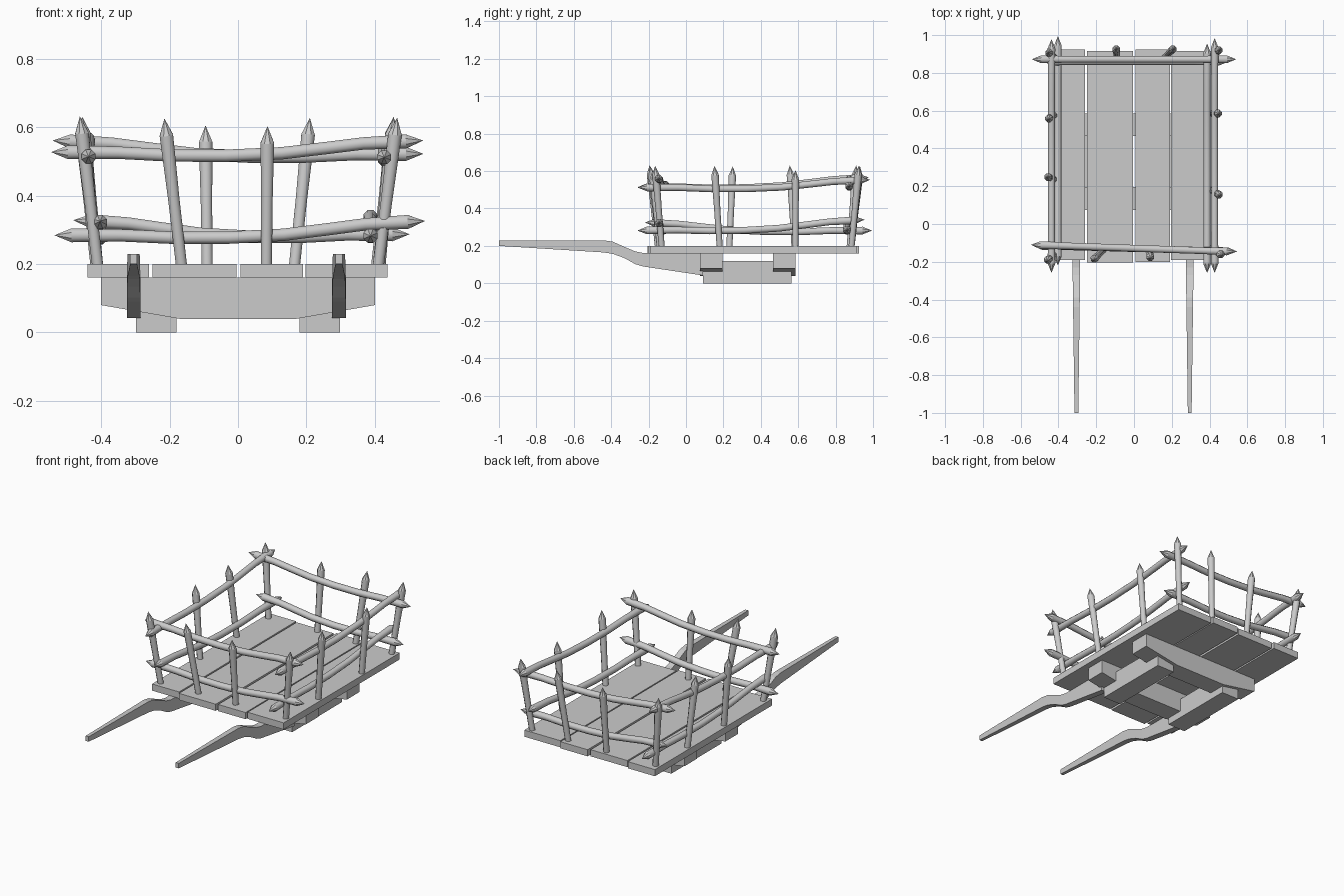
import bpy, bmesh, math
from mathutils import Vector

cube = bpy.data.objects.get("Cube")
if cube:
    bpy.data.objects.remove(cube, do_unlink=True)

wood = bpy.data.materials.new("plain_grey_wood")
wood.use_nodes = True
GREY = (0.6, 0.6, 0.6, 1)
wood.diffuse_color = GREY
wood.node_tree.nodes["Principled BSDF"].inputs["Base Color"].default_value = GREY


def finish(bm, name):
    bmesh.ops.recalc_face_normals(bm, faces=bm.faces)
    mesh = bpy.data.meshes.new(name)
    bm.to_mesh(mesh)
    bm.free()
    mesh.materials.append(wood)
    obj = bpy.data.objects.new(name, mesh)
    bpy.context.collection.objects.link(obj)
    return obj


def bridge(bm, a, b):
    n = len(a)
    return [bm.faces.new((a[i], a[(i + 1) % n], b[(i + 1) % n], b[i])) for i in range(n)]


def loft(name, rings):
    """Flat-sided solid through a list of matching cross-sections."""
    bm = bmesh.new()
    loops = [[bm.verts.new(p) for p in ring] for ring in rings]
    for a, b in zip(loops, loops[1:]):
        bridge(bm, a, b)
    bm.faces.new(loops[0])
    bm.faces.new(loops[-1])
    return finish(bm, name)


def box(name, x0, x1, y0, y1, z0, z1):
    corners = ((x0, z0), (x1, z0), (x1, z1), (x0, z1))
    return loft(name, [[(x, y, z) for x, z in corners] for y in (y0, y1)])


def pole(name, path, radii, sharp_start, sides=8, tip=0.05):
    """Round pole along a path, with sharpened ends."""
    bm = bmesh.new()
    pts = [Vector(p) for p in path]
    loops = []
    for i, p in enumerate(pts):
        d = (pts[min(i + 1, len(pts) - 1)] - pts[max(i - 1, 0)]).normalized()
        ref = Vector((0, 0, 1)) if abs(d.z) < 0.7 else Vector((0, 1, 0))
        u = d.cross(ref).normalized()
        v = d.cross(u)
        angles = [math.tau * (k + 0.5) / sides for k in range(sides)]
        loops.append([bm.verts.new(p + radii[i] * (u * math.cos(t) + v * math.sin(t)))
                      for t in angles])
    for a, b in zip(loops, loops[1:]):
        for f in bridge(bm, a, b):
            f.smooth = True
    ends = [(loops[-1], pts[-1], pts[-2])]
    if sharp_start:
        ends.append((loops[0], pts[0], pts[1]))
    else:
        bm.faces.new(loops[0])
    for loop, p, q in ends:
        apex = bm.verts.new(p + (p - q).normalized() * tip)
        for i in range(sides):
            bm.faces.new((loop[i], loop[(i + 1) % sides], apex))
    # keep the cut ends crisp
    for loop in (loops[0], loops[-1]):
        for i in range(sides):
            edge = bm.edges.get((loop[i], loop[(i + 1) % sides]))
            edge.smooth = False
    return finish(bm, name)


def rail(name, start, end):
    """Slightly sagging bar; start and end are the pointed tips."""
    a, b = Vector(start), Vector(end)
    path = []
    for t, sag in ((0.045, 0), (0.18, 0.006), (0.32, 0.019), (0.47, 0.025),
                   (0.62, 0.023), (0.74, 0.012), (0.84, 0.002), (0.955, 0)):
        path.append(a.lerp(b, t) - Vector((0, 0, sag)))
    pole(name, path, [0.022] + [0.0195] * 6 + [0.022], True)


def post(name, x, y, top_x, top_y, top_z):
    a, b = Vector((x, y, 0.195)), Vector((top_x, top_y, top_z))
    b -= (b - a).normalized() * 0.05
    pole(name, [a, a.lerp(b, 0.5), b], [0.0175, 0.018, 0.0215], False)


# deck planks
for i, (x0, x1, y0, y1) in enumerate(((-0.44, -0.26, -0.19, 0.925), (-0.25, -0.005, -0.205, 0.915),
                                      (0.008, 0.19, -0.2, 0.925), (0.197, 0.437, -0.19, 0.915))):
    box(f"deck_plank_{i + 1}", x0, x1, y0, y1, 0.16, 0.2)

# cross beams with tapered undersides
for name, y in (("front_cross_beam", 0.075), ("back_cross_beam", 0.465)):
    outline = ((-0.4, 0.16), (-0.4, 0.08), (-0.17, 0.04), (0.17, 0.04), (0.4, 0.08), (0.4, 0.16))
    loft(name, [[(x, yy, z) for x, z in outline] for yy in (y, y + 0.12)])

# runners and pulling shafts
shaft = ((-1, 0.2, 0.23), (-0.44, 0.165, 0.23), (-0.39, 0.157, 0.222), (-0.33, 0.135, 0.195),
         (-0.27, 0.102, 0.17), (-0.23, 0.09, 0.162), (0.09, 0.042, 0.16))
for side, s in (("left", 1), ("right", -1)):
    box(side + "_runner", s * 0.18, s * 0.298, 0.09, 0.565, 0, 0.12)
    rings = []
    for y, low, high in shaft:
        w = 0.01 + 0.01 * min(1, (y + 1) / 0.75)
        x = s * (0.295 if s > 0 else 0.305)
        rings.append([(x - w, y, low), (x + w, y, low), (x + w, y, high), (x - w, y, high)])
    loft(side + "_shaft", rings)

# fence rails
rail("front_upper_rail", (-0.545, -0.11, 0.525), (0.54, -0.147, 0.56))
rail("front_lower_rail", (-0.535, -0.115, 0.282), (0.545, -0.145, 0.325))
rail("back_upper_rail", (0.54, 0.872, 0.52), (-0.54, 0.872, 0.56))
rail("back_lower_rail", (0.495, 0.86, 0.285), (-0.475, 0.86, 0.327))
rail("left_upper_rail", (0.427, -0.265, 0.51), (0.427, 0.99, 0.553))
rail("left_lower_rail", (0.387, -0.265, 0.28), (0.387, 0.96, 0.34))
rail("right_upper_rail", (-0.437, -0.265, 0.512), (-0.437, 0.985, 0.565))
rail("right_lower_rail", (-0.403, 1.0, 0.28), (-0.403, -0.225, 0.325))

# fence posts, leaning outward
post("front_right_corner_post", -0.41, -0.15, -0.462, -0.195, 0.632)
post("front_left_corner_post", 0.41, -0.13, 0.465, -0.165, 0.628)
post("back_right_corner_post", -0.41, 0.875, -0.455, 0.91, 0.63)
post("back_left_corner_post", 0.405, 0.885, 0.455, 0.925, 0.63)
post("front_post_1", -0.165, -0.14, -0.215, -0.19, 0.625)
post("front_post_2", 0.083, -0.14, 0.086, -0.18, 0.603)
post("back_post_1", -0.09, 0.885, -0.095, 0.93, 0.605)
post("back_post_2", 0.165, 0.885, 0.21, 0.93, 0.627)
post("left_post_1", 0.41, 0.18, 0.455, 0.152, 0.628)
post("left_post_2", 0.415, 0.585, 0.45, 0.585, 0.605)
post("right_post_1", -0.415, 0.232, -0.46, 0.25, 0.625)
post("right_post_2", -0.415, 0.58, -0.455, 0.555, 0.63)
